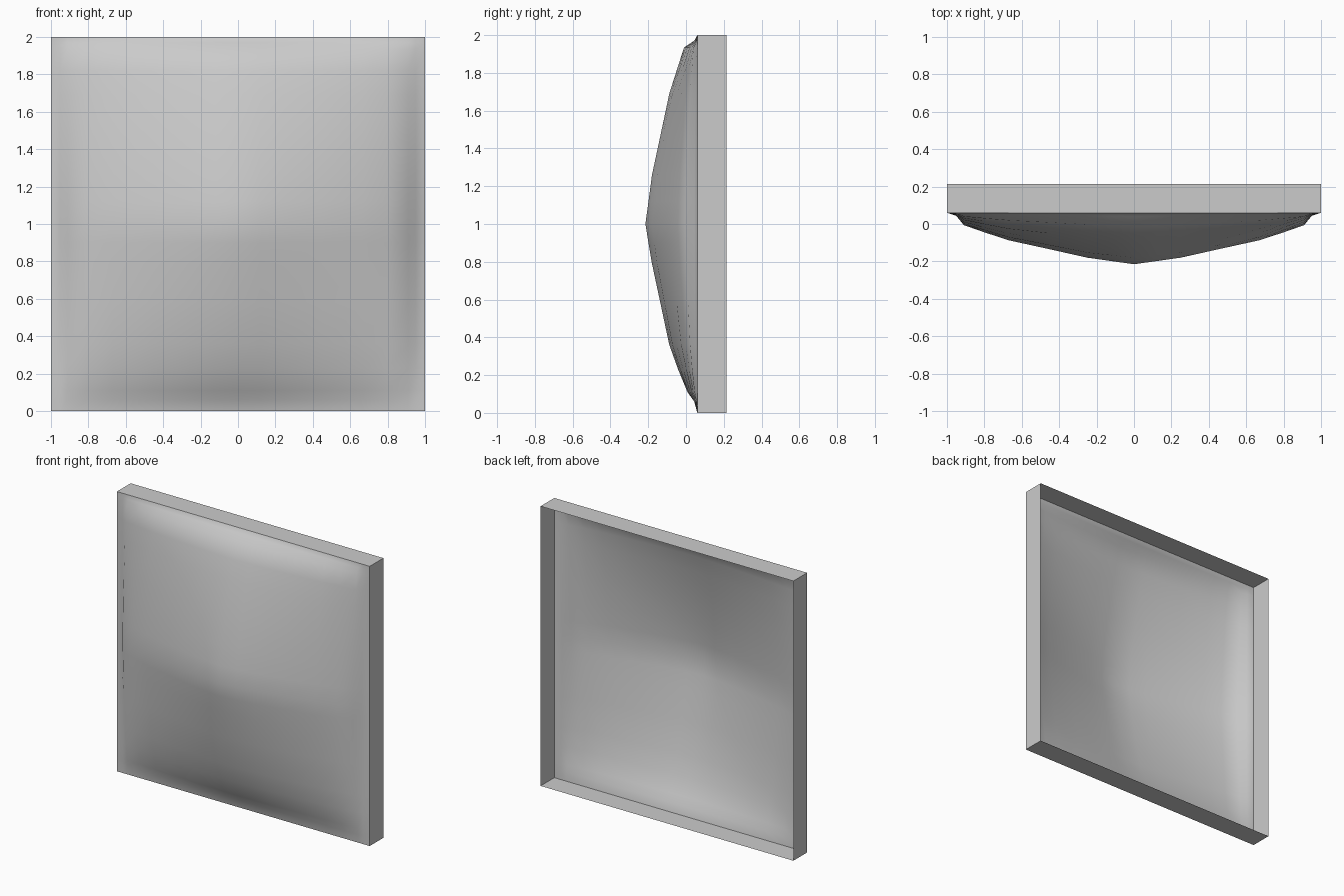
import bpy, bmesh

if "Cube" in bpy.data.objects:
    bpy.data.objects.remove(bpy.data.objects["Cube"])

RIM_Y, BACK_Y, DEPTH = 0.06, 0.215, 0.275

# Centre-line profiles: (distance from centre, fraction of full bulge)
SIDE = [(0, 1), (.12, .94), (.25, .873), (.45, .71), (.67, .535), (.80, .38), (.91, .24), (.95, .06), (1, 0)]
TOP = [(0, 1), (.12, .94), (.26, .873), (.45, .725), (.69, .54), (.82, .39), (.935, .255), (.97, .06), (1, 0)]
BOTTOM = [(0, 1), (.10, .94), (.21, .873), (.42, .71), (.64, .54), (.77, .37), (.89, .19), (.94, .06), (1, 0)]


def full_profile(neg, pos):
    return [(-d, g) for d, g in reversed(neg[1:])] + list(pos)


def bulge(gu, gv):
    return (gu * gv) ** 0.88 * min(gu, gv) ** 0.12


def make_object(name, bm):
    mesh = bpy.data.meshes.new(name)
    bm.to_mesh(mesh)
    bm.free()
    obj = bpy.data.objects.new(name, mesh)
    bpy.context.collection.objects.link(obj)
    return obj


# Bulged front glass
bm = bmesh.new()
cols, rows = full_profile(SIDE, SIDE), full_profile(BOTTOM, TOP)
grid = [[bm.verts.new((x, RIM_Y - DEPTH * bulge(gx, gz), 1 + z)) for x, gx in cols]
        for z, gz in rows]
for a, b in zip(grid, grid[1:]):
    for i in range(len(cols) - 1):
        bm.faces.new((a[i], a[i + 1], b[i + 1], b[i]))
glass = make_object("screen_glass", bm)
for p in glass.data.polygons:
    p.use_smooth = True

# Thin square rim, open at the back
bm = bmesh.new()
corners = [(-1, 0), (1, 0), (1, 2), (-1, 2)]
front = [bm.verts.new((x, RIM_Y, z)) for x, z in corners]
back = [bm.verts.new((x, BACK_Y, z)) for x, z in corners]
for i in range(4):
    j = (i + 1) % 4
    bm.faces.new((front[i], back[i], back[j], front[j]))
make_object("screen_rim", bm)
